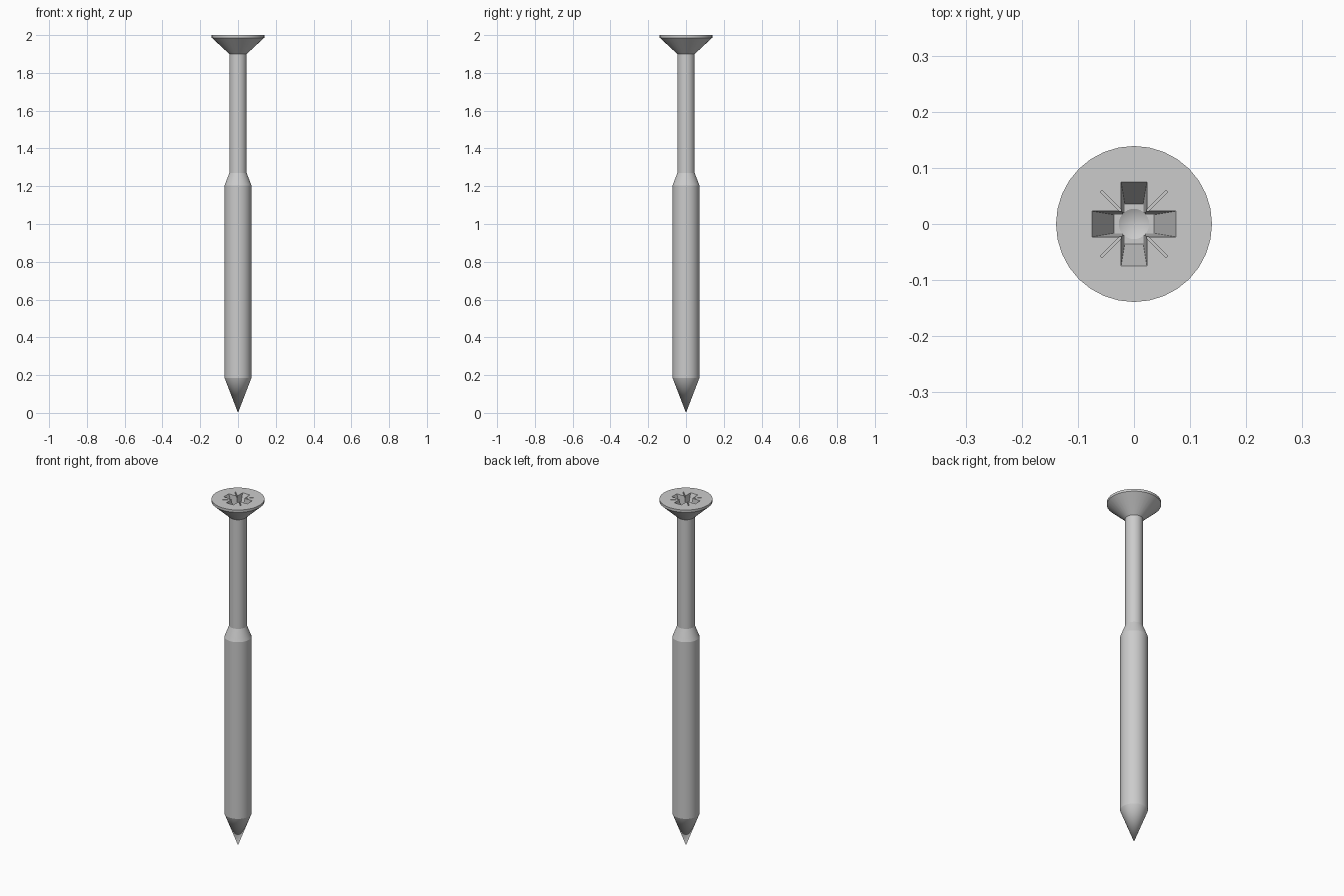
import bpy, bmesh, math
from mathutils import Matrix

if "Cube" in bpy.data.objects:
    bpy.data.objects.remove(bpy.data.objects["Cube"])

SIDES = 32


def make_object(name, bm):
    bmesh.ops.recalc_face_normals(bm, faces=bm.faces)
    mesh = bpy.data.meshes.new(name)
    bm.to_mesh(mesh)
    bm.free()
    obj = bpy.data.objects.new(name, mesh)
    bpy.context.collection.objects.link(obj)
    return obj


def lathe(name, profile):
    """Solid of revolution from (radius, z) points that start and may end on the axis."""
    bm = bmesh.new()
    rings = []
    for r, z in profile:
        n = SIDES if r > 0 else 1
        rings.append([bm.verts.new((r * math.cos(math.tau * i / SIDES),
                                    r * math.sin(math.tau * i / SIDES), z)) for i in range(n)])
    for a, b in zip(rings, rings[1:]):
        for i in range(SIDES):
            j = (i + 1) % SIDES
            if len(a) == 1:
                bm.faces.new((a[0], b[j], b[i]))
            else:
                bm.faces.new((a[i], a[j], b[j], b[i]))
    bm.faces.new(rings[-1])
    return make_object(name, bm)


def tapered_slot(name, top, bottom, angle):
    """Four-sided cutter; top and bottom are (half length, half width, z)."""
    bm = bmesh.new()
    rings = [[bm.verts.new((sx * l, sy * w, z))
              for sx, sy in ((-1, -1), (1, -1), (1, 1), (-1, 1))] for l, w, z in (bottom, top)]
    for ring in rings:
        bm.faces.new(ring)
    for i in range(4):
        j = (i + 1) % 4
        bm.faces.new((rings[0][i], rings[0][j], rings[1][j], rings[1][i]))
    bmesh.ops.rotate(bm, verts=bm.verts, matrix=Matrix.Rotation(math.radians(angle), 3, 'Z'))
    return make_object(name, bm)


# Point, thick shank, neck and countersunk head
screw = lathe("screw_body", [(0, 0), (0.071, 0.185), (0.071, 1.205), (0.046, 1.27),
                             (0.046, 1.9), (0.139, 1.986), (0.139, 2.0)])

# Cross recess, its conical bottom, and the diagonal tick grooves
cutters = [tapered_slot(f"cross_cutter_{a}", (0.083, 0.0243, 2.02), (0.036, 0.0165, 1.90), a)
           for a in (0, 90)]
cutters.append(lathe("recess_cone_cutter", [(0, 1.885), (0.027, 1.899), (0.0275, 2.02)]))
cutters += [tapered_slot(f"tick_cutter_{a}", (0.083, 0.003, 2.01), (0.083, 0.002, 1.99), a)
            for a in (45, 135)]

bpy.context.view_layer.objects.active = screw
screw.select_set(True)
for cutter in cutters:
    mod = screw.modifiers.new(cutter.name, 'BOOLEAN')
    mod.operation = 'DIFFERENCE'
    mod.solver = 'EXACT'
    mod.object = cutter
    bpy.ops.object.modifier_apply(modifier=mod.name)
    bpy.data.objects.remove(cutter)

bpy.ops.object.shade_smooth_by_angle(angle=math.radians(20))
